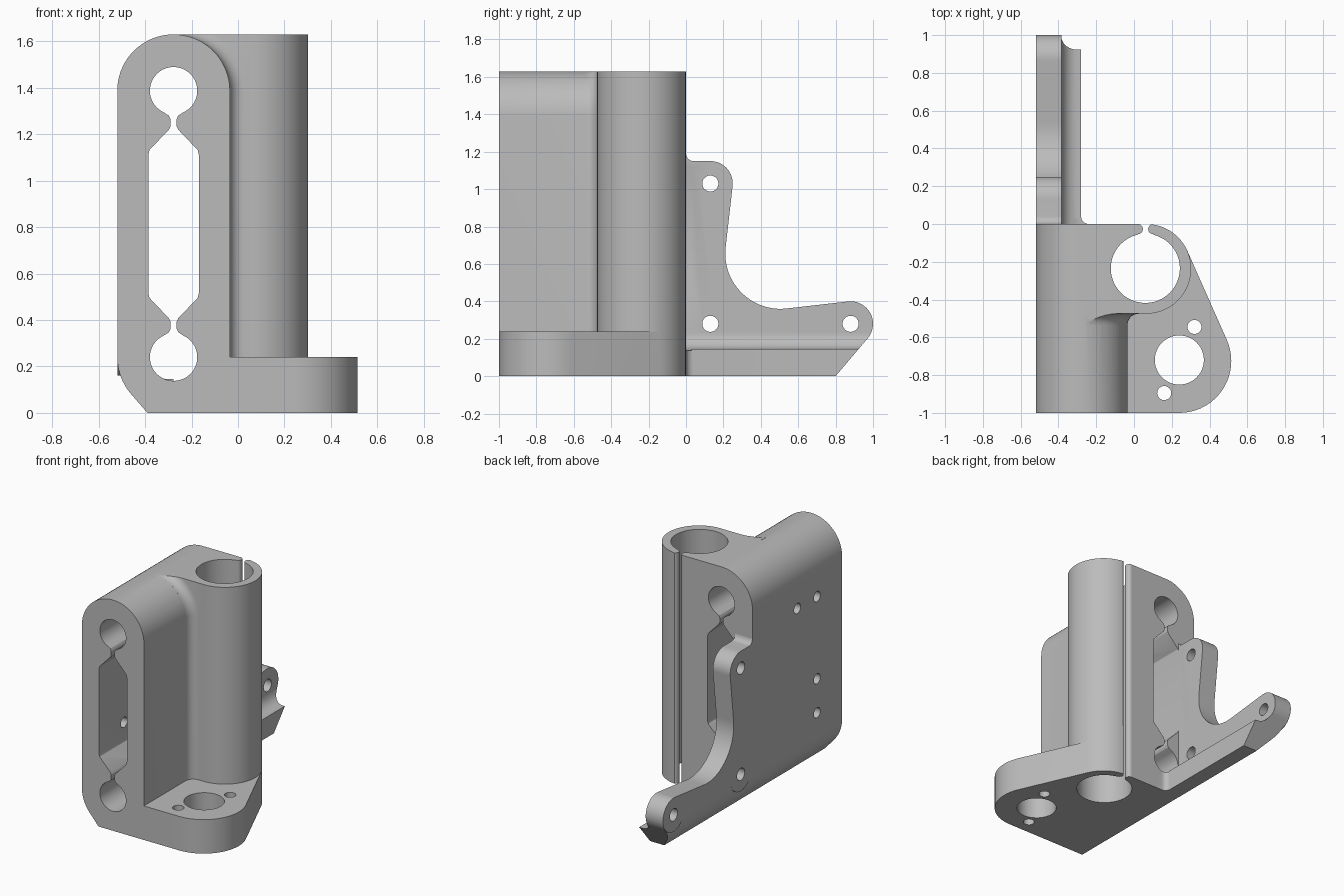
import bpy, bmesh
from math import sin, cos, radians

scene = bpy.context.scene
if "Cube" in bpy.data.objects:
    bpy.data.objects.remove(bpy.data.objects["Cube"], do_unlink=True)

grey = bpy.data.materials.new("plain grey")
grey.use_nodes = True
grey.diffuse_color = (0.5, 0.5, 0.5, 1)
grey.node_tree.nodes["Principled BSDF"].inputs["Base Color"].default_value = (0.5, 0.5, 0.5, 1)


def arc(cx, cy, r, start, end, step=6):
    n = max(2, round(abs(end - start) / step))
    angles = [radians(start + (end - start) * i / n) for i in range(n + 1)]
    return [(cx + r * cos(a), cy + r * sin(a)) for a in angles]


def finish(name, bm):
    bmesh.ops.recalc_face_normals(bm, faces=bm.faces)
    mesh = bpy.data.meshes.new(name)
    bm.to_mesh(mesh)
    bm.free()
    mesh.materials.append(grey)
    obj = bpy.data.objects.new(name, mesh)
    scene.collection.objects.link(obj)
    return obj


def prism(name, points, axis, lo, hi):
    """Extrude a flat outline along one axis."""
    place = {"x": lambda a, b, h: (h, a, b),
             "y": lambda a, b, h: (a, h, b),
             "z": lambda a, b, h: (a, b, h)}[axis]
    bm = bmesh.new()
    low, high = [[bm.verts.new(place(a, b, h)) for a, b in points] for h in (lo, hi)]
    bm.faces.new(low)
    bm.faces.new(high)
    for i in range(len(points)):
        j = (i + 1) % len(points)
        bm.faces.new((low[i], low[j], high[j], high[i]))
    return finish(name, bm)


def rod(name, a, b, r, axis, lo, hi):
    return prism(name, arc(a, b, r, 0, 360, 7.5)[:-1], axis, lo, hi)


def combine(obj, other, operation):
    mod = obj.modifiers.new(operation, "BOOLEAN")
    mod.operation = operation
    mod.solver = "EXACT"
    mod.object = other
    bpy.context.view_layer.objects.active = obj
    bpy.ops.object.modifier_apply(modifier=mod.name)
    bpy.data.objects.remove(other, do_unlink=True)


LEFT, RIGHT, MID, R = -0.52, -0.035, -0.2775, 0.2425
TOP, UP_Z, LOW_Z = 1.63, 1.3875, 0.24
TOWER_X, TOWER_Y, TOWER_R = 0.065, -0.2375, 0.2375
rounded_corner = arc(MID, LOW_Z, R, 180, 222)

# Tall block with a round top and a cut lower corner
bracket = prism("clamp_bracket",
                rounded_corner + [(-0.39, 0), (RIGHT, 0)] + arc(MID, UP_Z, R, 0, 180, 5),
                "y", -1, 0)

# Round tower joined to the block
tower = prism("tower", [(MID, 0), (MID, -0.475)]
              + arc(TOWER_X, TOWER_Y, TOWER_R, -90, 90), "z", 0, TOP)
combine(bracket, tower, "UNION")

# Base flange
flange = prism("flange", [(-0.2, 0), (-0.2, -1)] + arc(0.24, -0.725, 0.275, -90, 24)
               + arc(TOWER_X, TOWER_Y, TOWER_R, 24, 90), "z", 0, LOW_Z)
combine(bracket, flange, "UNION")

# Fillet in the corner between block and tower, following the round top
F = 0.06
corner = [(-0.02, -0.45), (F, -0.45)] + arc(F, -0.475 - F, F, 90, 180, 15) + [(-0.02, -0.475 - F)]
bm = bmesh.new()
rings = []
for angle in [None] + list(range(0, 85, 6)):
    a = radians(angle or 0)
    base = 0.1 if angle is None else UP_Z
    rings.append([bm.verts.new((MID + (R + r) * cos(a), y, base + (R + r) * sin(a)))
                  for r, y in corner])
for lower, upper in zip(rings, rings[1:]):
    for i in range(len(corner)):
        j = (i + 1) % len(corner)
        bm.faces.new((lower[i], lower[j], upper[j], upper[i]))
bm.faces.new(rings[0])
bm.faces.new(rings[-1])
fillet = finish("fillet", bm)
trim = prism("trim", [(-1, -1), (1, -1), (1, 1), (-1, 1)], "z", TOP, 2)
combine(fillet, trim, "DIFFERENCE")
combine(bracket, fillet, "UNION")

# Rear arm: lipped cross-section cut to its side outline
INNER, LIP_X, LIP_Z = -0.385, -0.28, 0.145
section = (rounded_corner + [(-0.39, 0), (LIP_X, 0), (LIP_X, LIP_Z)]
           + arc(INNER + 0.085, LIP_Z + 0.085, 0.085, 270, 180, 10)
           + [(INNER, 1.3), (LEFT, 1.3)])
arm = prism("arm", section, "y", 0, 1.05)
outline = ([(-0.1, -0.1), (0.715, -0.1)] + arc(0.88, 0.28, 0.12, -40, 97)
           + arc(0.505, 0.655, 0.295, 277, 174, 5) + arc(0.13, 1.03, 0.12, -6, 90)
           + arc(0.04, 1.19, 0.04, 270, 185, 15) + [(-0.1, 1.19)])
combine(arm, prism("arm_outline", outline, "x", -1, 0), "INTERSECT")
for y in (0.13, 0.88):
    combine(arm, rod("boss", y, 0.28, 0.119, "x", LEFT, -0.4), "UNION")
for y, z in ((0.13, 1.03), (0.13, 0.28), (0.88, 0.28)):
    combine(arm, rod("arm_hole", y, z, 0.043, "x", -0.7, -0.2), "DIFFERENCE")
combine(bracket, arm, "UNION")

# Small fillet where the lip meets the block
lip_corner = ([(LIP_X - 0.01, -0.01), (LIP_X + 0.04, -0.01)]
              + arc(LIP_X + 0.04, 0.04, 0.04, 270, 180, 15) + [(LIP_X - 0.01, 0.04)])
combine(bracket, prism("lip_fillet", lip_corner, "z", 0, LIP_Z), "UNION")

# Keyhole channel through the block: two rod bores, narrow necks, wide pocket
quarter = arc(0, UP_Z, 0.102, 85, -65) + [(0.02, 1.28), (0.013, 1.265), (0.013, 1.235),
                                          (0.02, 1.22), (0.104, 1.132), (0.109, 1.11)]
half = quarter + [(x, UP_Z + LOW_Z - z) for x, z in reversed(quarter)]
channel = [(MID + x, z) for x, z in half] + [(MID - x, z) for x, z in reversed(half)]
combine(bracket, prism("channel", channel, "y", -1.1, 0.03), "DIFFERENCE")

# Tower bore and its clamping slit with rounded lips
combine(bracket, rod("bore", 0.06, -0.235, 0.183, "z", -0.1, 1.8), "DIFFERENCE")
lip = [(0.02, 0.02)] + arc(0.02, -0.027, 0.027, 88, -90, 15) + [(0.02, -0.1)]
slit = lip + [(0.122 - x, y) for x, y in reversed(lip)]
combine(bracket, prism("slit", slit, "z", -0.1, 1.8), "DIFFERENCE")

# Flange holes
for x, y, r in ((0.24, -0.72, 0.13), (0.32, -0.545, 0.037), (0.16, -0.895, 0.037)):
    combine(bracket, rod("flange_hole", x, y, r, "z", -0.1, 0.5), "DIFFERENCE")

# Screw holes in the left wall
for y, z in ((-0.5, 1.21), (-0.72, 1.21), (-0.72, 0.63), (-0.72, 0.39)):
    combine(bracket, rod("screw_hole", y, z, 0.036, "x", -0.7, -0.15), "DIFFERENCE")

# Smooth curved walls, keep edges sharp
bpy.ops.object.select_all(action="DESELECT")
bracket.select_set(True)
bpy.context.view_layer.objects.active = bracket
bpy.ops.object.shade_smooth_by_angle(angle=radians(25))
